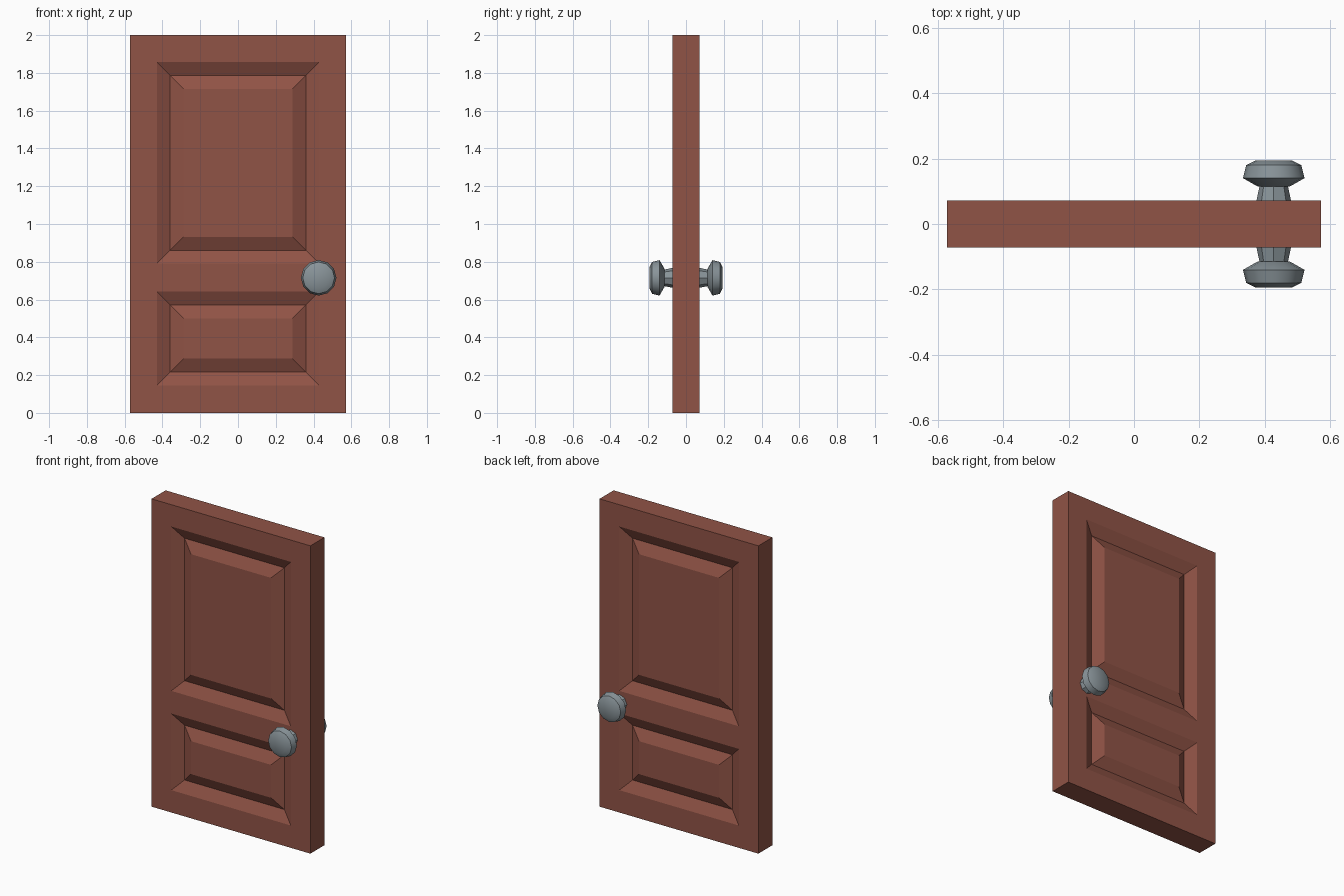
import bpy, bmesh, math
from mathutils import Vector

if "Cube" in bpy.data.objects:
    bpy.data.objects.remove(bpy.data.objects["Cube"])


def material(name, rgb):
    m = bpy.data.materials.new(name)
    m.diffuse_color = (*rgb, 1)
    m.use_nodes = True
    m.node_tree.nodes["Principled BSDF"].inputs["Base Color"].default_value = m.diffuse_color
    return m


WOOD = material("red_brown_wood", (0.28, 0.087, 0.061))
METAL = material("grey_metal", (0.25, 0.296, 0.32))


def make_object(name, bm, mat):
    bmesh.ops.recalc_face_normals(bm, faces=bm.faces)
    mesh = bpy.data.meshes.new(name)
    bm.to_mesh(mesh)
    bm.free()
    mesh.materials.append(mat)
    ob = bpy.data.objects.new(name, mesh)
    bpy.context.collection.objects.link(ob)
    return ob


# Door slab: a box cut along the panel outlines
W, T = 0.571, 0.072
bm = bmesh.new()
bmesh.ops.create_cube(bm, size=2)
for v in bm.verts:
    v.co = Vector((v.co.x * W, v.co.y * T, v.co.z + 1))
PANELS = [(0.145, 0.643), (0.79, 1.858)]
cuts = [((x, 0, 0), (1, 0, 0)) for x in (-0.43, 0.43)]
cuts += [((0, 0, z), (0, 0, 1)) for p in PANELS for z in p]
for co, no in cuts:
    bmesh.ops.bisect_plane(bm, geom=bm.verts[:] + bm.edges[:] + bm.faces[:],
                           plane_co=co, plane_no=no)
bm.normal_update()


def is_panel(f):
    c = f.calc_center_median()
    return (abs(f.normal.y) > 0.9 and abs(c.x) < 0.1
            and any(a < c.z < b for a, b in PANELS))


# V groove round each panel, on both faces of the door
panels = [f for f in bm.faces if is_panel(f)]
for depth in (-0.036, 0.036):
    bmesh.ops.inset_individual(bm, faces=panels, thickness=0.071,
                               depth=depth, use_even_offset=True)
make_object("door_slab", bm, WOOD)


def lathe(name, side, profile, n):
    """Turned part around the knob axis; profile is (distance from centre, radius)."""
    bm = bmesh.new()
    rings = []
    for y, r in profile:
        rings.append([bm.verts.new((0.427 + r * math.cos(2 * math.pi * i / n), side * y,
                                    0.715 + r * math.sin(2 * math.pi * i / n)))
                      for i in range(n)])
    for a, b in zip(rings, rings[1:]):
        for i in range(n):
            j = (i + 1) % n
            bm.faces.new((a[i], a[j], b[j], b[i]))
    bm.faces.new(rings[0])
    bm.faces.new(rings[-1])
    return make_object(name, bm, METAL)


# Knobs with necks on both sides
for label, side in (("front", -1), ("back", 1)):
    lathe(label + "_knob_neck", side, [(0.07, 0.053), (0.118, 0.043)], 8)
    knob = lathe(label + "_knob", side,
                 [(0.114, 0.048), (0.14, 0.094), (0.18, 0.084), (0.194, 0.056)], 12)
    bpy.ops.object.select_all(action='DESELECT')
    knob.select_set(True)
    bpy.context.view_layer.objects.active = knob
    bpy.ops.object.shade_smooth_by_angle(angle=math.radians(35))
